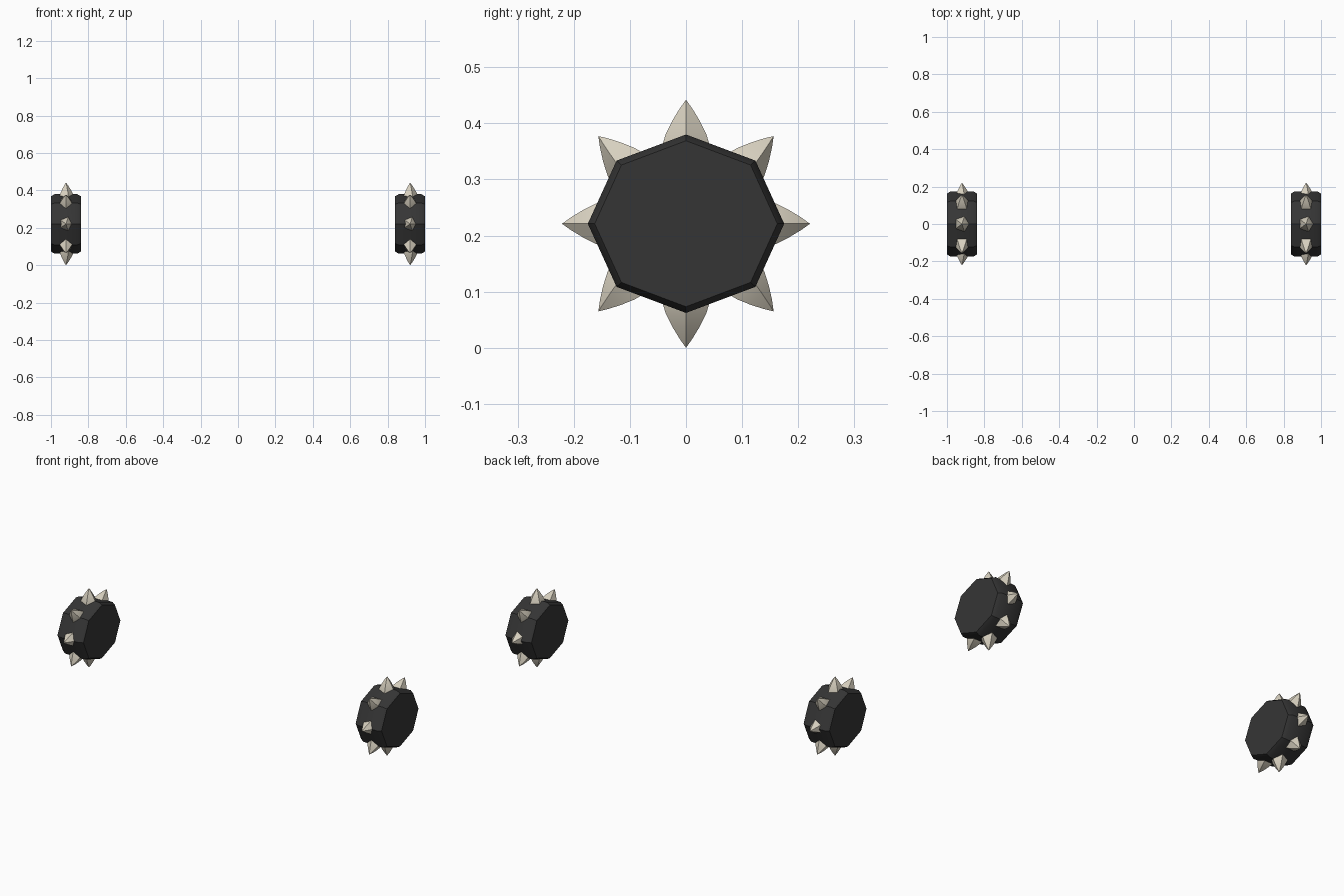
import bpy, math
from mathutils import Vector

if "Cube" in bpy.data.objects:
    bpy.data.objects.remove(bpy.data.objects["Cube"])


def material(name, rgb):
    m = bpy.data.materials.new(name)
    m.diffuse_color = (*rgb, 1)
    m.use_nodes = True
    m.node_tree.nodes["Principled BSDF"].inputs["Base Color"].default_value = m.diffuse_color
    return m


RUBBER = material("dark rubber", (0.036, 0.036, 0.036))
BONE = material("bone", (0.68, 0.63, 0.52))
CZ = 0.221          # axle height
HALF = 0.08         # half width of a wheel


def make(name, verts, faces, mat, angle):
    me = bpy.data.meshes.new(name)
    me.from_pydata(verts, [], faces)
    me.materials.append(mat)
    ob = bpy.data.objects.new(name, me)
    bpy.context.collection.objects.link(ob)
    bpy.ops.object.select_all(action='DESELECT')
    ob.select_set(True)
    bpy.context.view_layer.objects.active = ob
    bpy.ops.object.mode_set(mode='EDIT')
    bpy.ops.mesh.select_all(action='SELECT')
    bpy.ops.mesh.normals_make_consistent(inside=False)
    bpy.ops.object.mode_set(mode='OBJECT')
    bpy.ops.object.shade_smooth_by_angle(angle=math.radians(angle))
    return ob


def bridge(rings, n):
    return [(r * n + i, r * n + (i + 1) % n, (r + 1) * n + (i + 1) % n, (r + 1) * n + i)
            for r in range(rings - 1) for i in range(n)]


def wheel(name, cx):
    # octagonal drum with a slim chamfer round each flat side
    prof = [(-HALF, 0.93), (-HALF + 0.02, 1), (HALF - 0.02, 1), (HALF, 0.93)]
    verts = [(cx + x, 0.175 * s * math.sin(i * math.pi / 4),
              CZ + 0.159 * s * math.cos(i * math.pi / 4))
             for x, s in prof for i in range(8)]
    faces = bridge(4, 8) + [tuple(range(8)), tuple(range(24, 32))]
    make(name, verts, faces, RUBBER, 35)


def spike(name, cx, k):
    # five-sided curved spike pointing out from the axle
    a = k * math.pi / 4
    out = Vector((0, math.sin(a), math.cos(a)))
    tan = Vector((0, math.cos(a), -math.sin(a)))
    side = Vector((1, 0, 0))
    centre = Vector((cx, 0, CZ))
    if k % 2:       # diagonal spikes turn one ridge towards the wheel's front or back
        ridge, cross = (tan if k in (1, 5) else -tan), side
    else:
        ridge, cross = side, tan
    prof = [(0.10, 0.048), (0.135, 0.046), (0.16, 0.038), (0.183, 0.026), (0.205, 0.012)]
    verts = [centre + out * d + (ridge * math.cos(t) + cross * math.sin(t)) * r
             for d, r in prof for t in [j * math.tau / 5 for j in range(5)]]
    verts.append(centre + out * 0.221)
    faces = bridge(5, 5) + [tuple(range(5))]
    faces += [(20 + j, 20 + (j + 1) % 5, 25) for j in range(5)]
    make(name, verts, faces, BONE, 60)


for label, cx in (("left", -0.92), ("right", 0.92)):
    wheel(label + "_wheel", cx)
    for k in range(8):
        spike(f"{label}_spike_{k + 1}", cx, k)
